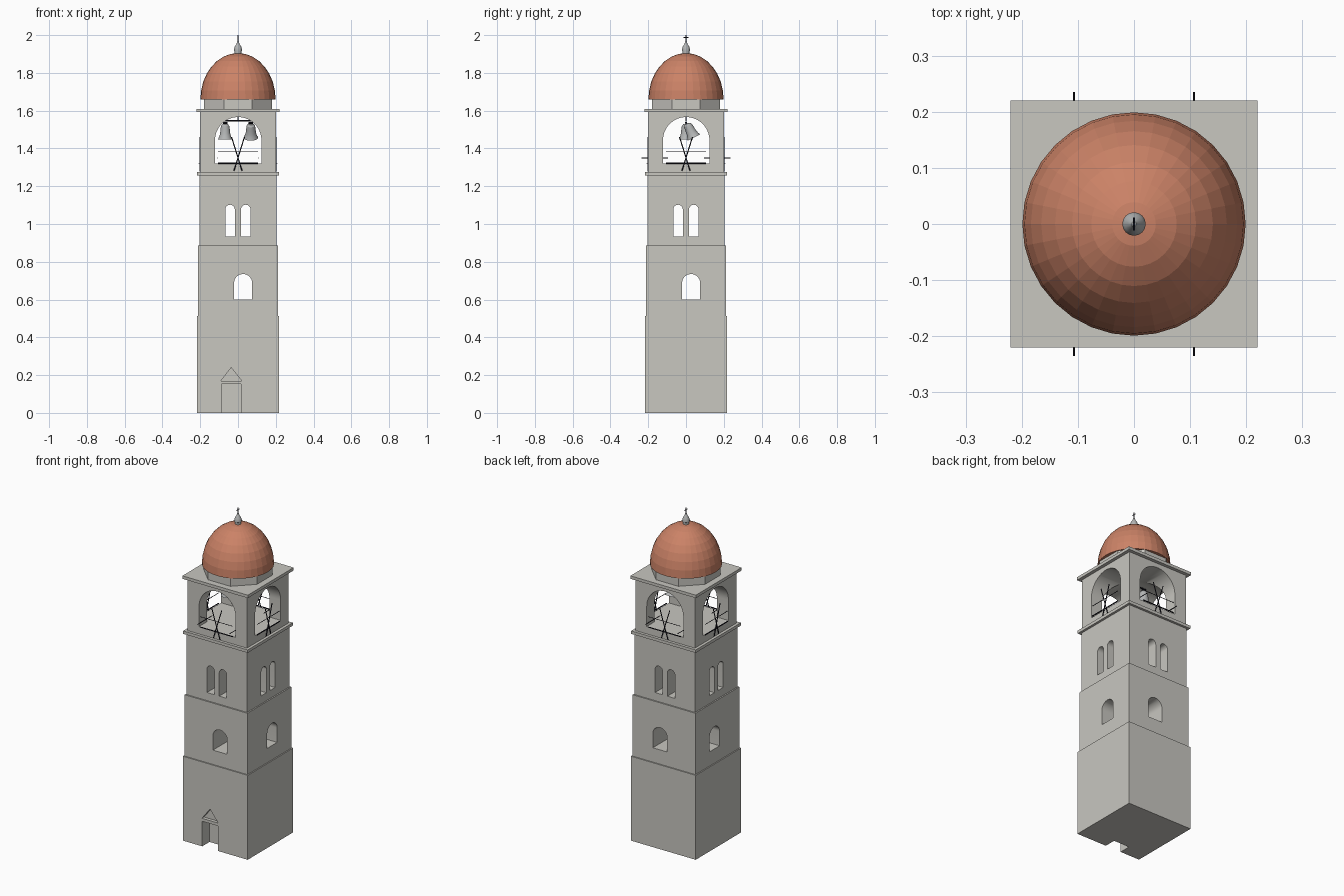
import bpy, bmesh, math
from mathutils import Vector

if "Cube" in bpy.data.objects:
    bpy.data.objects.remove(bpy.data.objects["Cube"])


def material(name, rgb):
    m = bpy.data.materials.new(name)
    m.diffuse_color = (*rgb, 1)
    m.use_nodes = True
    m.node_tree.nodes["Principled BSDF"].inputs["Base Color"].default_value = m.diffuse_color
    return m


STONE = material("pale_stone", (0.58, 0.57, 0.53))
TILE = material("terracotta", (0.60, 0.225, 0.135))
METAL = material("grey_metal", (0.45, 0.46, 0.46))
IRON = material("dark_iron", (0.008, 0.008, 0.015))


def finish(name, bm, mat, smooth=False):
    bmesh.ops.recalc_face_normals(bm, faces=bm.faces)
    me = bpy.data.meshes.new(name)
    bm.to_mesh(me)
    bm.free()
    ob = bpy.data.objects.new(name, me)
    bpy.context.collection.objects.link(ob)
    me.materials.append(mat)
    if smooth:
        smooth_edges(ob)
    return ob


def smooth_edges(ob):
    bpy.ops.object.select_all(action='DESELECT')
    ob.select_set(True)
    bpy.context.view_layer.objects.active = ob
    bpy.ops.object.shade_smooth_by_angle(angle=math.radians(30))


def block(name, half, z0, z1, mat=STONE):
    bm = bmesh.new()
    bmesh.ops.create_cube(bm, size=1)
    for v in bm.verts:
        v.co = (v.co.x * 2 * half, v.co.y * 2 * half, z0 + (v.co.z + 0.5) * (z1 - z0))
    return finish(name, bm, mat)


def lathe(name, profile, steps, mat, smooth=False):
    bm = bmesh.new()
    pts = [bm.verts.new((r, 0, z)) for r, z in profile]
    edges = [bm.edges.new(p) for p in zip(pts, pts[1:])]
    bmesh.ops.spin(bm, geom=pts + edges, cent=(0, 0, 0), axis=(0, 0, 1),
                   angle=2 * math.pi, steps=steps)
    bmesh.ops.remove_doubles(bm, verts=bm.verts, dist=1e-5)
    return finish(name, bm, mat, smooth)


def rod(bm, a, b, r):
    a, b = Vector(a), Vector(b)
    d = b - a
    mat = d.to_track_quat('Z', 'Y').to_matrix().to_4x4()
    mat.translation = (a + b) / 2
    bmesh.ops.create_cone(bm, cap_ends=True, segments=6, radius1=r, radius2=r,
                          depth=d.length, matrix=mat)


def carve(ob, outline, axis, t0, t1):
    """Cut a prism with the given (u, z) outline through a block."""
    bm = bmesh.new()
    ends = []
    for t in (t0, t1):
        ends.append([bm.verts.new((u, t, z) if axis == 'y' else (t, u, z)) for u, z in outline])
        bm.faces.new(ends[-1])
    n = len(outline)
    for i in range(n):
        j = (i + 1) % n
        bm.faces.new((ends[0][i], ends[0][j], ends[1][j], ends[1][i]))
    cutter = finish("cutter", bm, STONE)
    cutter.hide_render = True
    mod = ob.modifiers.new("cut", 'BOOLEAN')
    mod.operation, mod.solver, mod.object = 'DIFFERENCE', 'EXACT', cutter
    bpy.context.view_layer.objects.active = ob
    bpy.ops.object.modifier_apply(modifier=mod.name)
    bpy.data.objects.remove(cutter, do_unlink=True)


def arch(centre, half, z0, top, n=20):
    spring = top - half
    curve = [(centre + half * math.cos(math.pi * i / n), spring + half * math.sin(math.pi * i / n))
             for i in range(n + 1)]
    return [(centre - half, z0), (centre + half, z0)] + curve


# Tower storeys, each slightly narrower than the one below
base = block("base_storey", 0.218, 0, 0.513)
middle = block("middle_storey", 0.211, 0.513, 0.886)
upper = block("upper_storey", 0.203, 0.886, 1.257)
block("lower_cornice", 0.217, 1.257, 1.275)
belfry = block("belfry", 0.2, 1.275, 1.592)
block("upper_cornice", 0.22, 1.592, 1.61)

# Doorway and pediment recesses
carve(base, [(-0.088, -0.1), (0.017, -0.1), (0.017, 0.152), (-0.088, 0.152)], 'y', -0.4, -0.148)
carve(base, [(-0.09, 0.17), (0.019, 0.17), (-0.036, 0.24)], 'y', -0.4, -0.198)

# Arched openings running through the tower both ways
for axis in 'xy':
    carve(middle, arch(0.027, 0.048, 0.6, 0.735), axis, -0.4, 0.4)
    for c in (-0.042, 0.041):
        carve(upper, arch(c, 0.025, 0.935, 1.102), axis, -0.4, 0.4)
    carve(belfry, arch(0.001, 0.123, 1.32, 1.566, 28), axis, -0.4, 0.4)
for ob in (middle, upper, belfry):
    smooth_edges(ob)

# Octagonal drum with flat sides facing the walls
r8 = 0.181 / math.cos(math.pi / 8)
drum = lathe("drum", [(0, 1.61), (r8, 1.61), (r8, 1.665), (0, 1.665)], 8, STONE)
drum.rotation_euler.z = math.pi / 8

# Faceted dome
dome = [(0, 1.66)] + [(0.199 * math.cos(math.pi * i / 16), 1.66 + 0.245 * math.sin(math.pi * i / 16))
                      for i in range(9)]
lathe("dome", dome, 32, TILE)

# Finial and cross
lathe("finial", [(0, 1.895), (0.018, 1.895), (0.018, 1.915), (0.021, 1.917), (0.021, 1.925),
                 (0.017, 1.94), (0.008, 1.953), (0.004, 1.966), (0, 1.968)], 16, METAL, True)
bm = bmesh.new()
rod(bm, (0, 0, 1.96), (0, 0, 2.0), 0.0025)
rod(bm, (0, -0.012, 1.987), (0, 0.012, 1.987), 0.0022)
finish("cross", bm, IRON)

# Bells, the right one swinging
bell = [(0, -0.012), (0.014, -0.014), (0.022, -0.024), (0.025, -0.045), (0.027, -0.065),
        (0.032, -0.082), (0.038, -0.095), (0.034, -0.094), (0.022, -0.06), (0, -0.03)]
for side, x, tilt in (("left", -0.068, 0.0), ("right", 0.068, 0.45)):
    b = lathe(side + "_bell", bell, 24, METAL, True)
    b.location = (x, 0, 1.543)
    b.rotation_euler.x = tilt

# Bell beam with its hanger and yokes
bm = bmesh.new()
rod(bm, (-0.085, 0, 1.546), (0.085, 0, 1.546), 0.004)
rod(bm, (0, 0, 1.546), (0, 0, 1.57), 0.003)
for x in (-0.068, 0.068):
    rod(bm, (x - 0.012, 0, 1.535), (x + 0.012, 0, 1.535), 0.006)
finish("bell_beam", bm, IRON)

# Crossed poles and rails outside each opening
for k, side in enumerate(("front", "right", "back", "left")):
    bm = bmesh.new()
    for s in (-1, 1):
        rod(bm, (s * 0.034, -0.205, 1.46), (-s * 0.022, -0.205, 1.28), 0.0028)
    rod(bm, (-0.107, -0.205, 1.322), (0.107, -0.205, 1.322), 0.0035)
    rod(bm, (-0.107, -0.205, 1.385), (0.107, -0.205, 1.385), 0.0018)
    ob = finish(side + "_railing", bm, IRON)
    ob.rotation_euler.z = k * math.pi / 2

# Short bracket bars at the front and back openings
bm = bmesh.new()
for x in (-0.107, 0.107):
    for s in (-1, 1):
        rod(bm, (x, s * 0.095, 1.35), (x, s * 0.235, 1.35), 0.0022)
finish("bracket_bars", bm, IRON)
